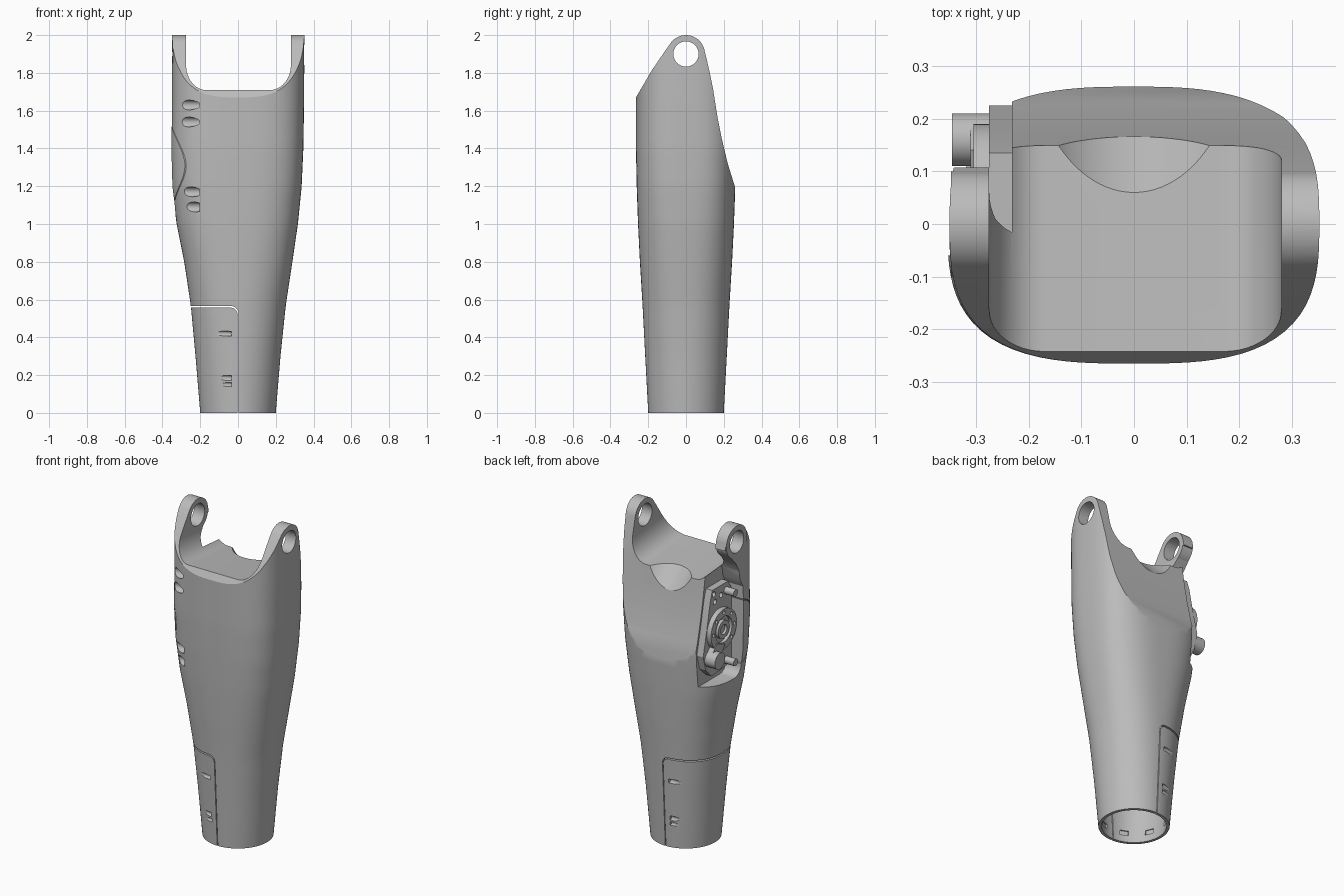
import bpy, bmesh
from math import sin, cos, pi, radians
from mathutils import Matrix

old = bpy.data.objects.get("Cube")
if old:
    bpy.data.objects.remove(old, do_unlink=True)

grey = bpy.data.materials.new("neutral grey")
grey.use_nodes = True
grey.diffuse_color = (0.5, 0.5, 0.5, 1)
grey.node_tree.nodes["Principled BSDF"].inputs["Base Color"].default_value = (0.5, 0.5, 0.5, 1)

# z, right half width, left half width, depth, roundness exponent
SECTIONS = [
    (0, .2, .2, .2, 2), (.3, .225, .225, .216, 2.1), (.57, .25, .253, .23, 2.25),
    (.8, .285, .288, .244, 2.45), (1, .325, .317, .254, 2.65), (1.2, .349, .337, .261, 2.85),
    (1.4, .354, .346, .265, 3), (1.65, .35, .35, .265, 3), (2.05, .35, .352, .265, 3)]


def to_object(bm, name):
    bmesh.ops.recalc_face_normals(bm, faces=bm.faces)
    me = bpy.data.meshes.new(name)
    bm.to_mesh(me)
    bm.free()
    me.materials.append(grey)
    ob = bpy.data.objects.new(name, me)
    bpy.context.collection.objects.link(ob)
    return ob


def section_at(z):
    z = max(z, 0)
    for a, b in zip(SECTIONS, SECTIONS[1:]):
        if z <= b[0]:
            t = (z - a[0]) / (b[0] - a[0])
            return [p + (q - p) * t for p, q in zip(a, b)]


def loft(name, zs, inset=0, segs=96):
    """Tapering body that goes from round to rounded oblong."""
    bm = bmesh.new()
    rings = []
    for z in zs:
        _, right, left, depth, n = section_at(z)
        ring = []
        for i in range(segs):
            a = 2 * pi * (i + .5) / segs
            c, s = cos(a), sin(a)
            r = (abs(c) ** n + abs(s) ** n) ** (-1 / n)
            w = left if c > 0 else right
            ring.append(bm.verts.new(((w - inset) * r * c, (depth - inset) * r * s, z)))
        rings.append(ring)
    for lo, hi in zip(rings, rings[1:]):
        for i in range(segs):
            j = (i + 1) % segs
            bm.faces.new((lo[i], lo[j], hi[j], hi[i]))
    bm.faces.new(rings[0])
    bm.faces.new(rings[-1])
    return to_object(bm, name)


def prism(name, pts, t0, t1, axis="X"):
    """Outline in the YZ or XZ plane, extruded along the axis."""
    bm = bmesh.new()
    place = (lambda a, b, t: (t, a, b)) if axis == "X" else (lambda a, b, t: (a, t, b))
    lo = [bm.verts.new(place(a, b, t0)) for a, b in pts]
    hi = [bm.verts.new(place(a, b, t1)) for a, b in pts]
    bm.faces.new(lo)
    bm.faces.new(hi)
    for i in range(len(pts)):
        j = (i + 1) % len(pts)
        bm.faces.new((lo[i], lo[j], hi[j], hi[i]))
    return to_object(bm, name)


def arc(cx, cy, rx, ry, a0, a1, n=12):
    angles = [radians(a0 + (a1 - a0) * i / n) for i in range(n + 1)]
    return [(cx + rx * cos(a), cy + ry * sin(a)) for a in angles]


def rod(name, y, z, r, x0, x1, n=32):
    return prism(name, arc(y, z, r, r, 0, 360 * (n - 1) / n, n - 1), x0, x1)


def box(name, x0, x1, y0, y1, z0, z1):
    return prism(name, [(y0, z0), (y1, z0), (y1, z1), (y0, z1)], x0, x1)


def carve(ob, cutters, op="DIFFERENCE"):
    """Apply the cutters one by one, passing over any cut that fails."""
    for c in cutters:
        m = ob.modifiers.new("cut", "BOOLEAN")
        m.operation, m.solver, m.object = op, "EXACT", c
        bpy.context.view_layer.update()
        dg = bpy.context.evaluated_depsgraph_get()
        me = bpy.data.meshes.new_from_object(ob.evaluated_get(dg))
        ob.modifiers.clear()
        if len(me.polygons) > .3 * len(ob.data.polygons):
            ob.data = me
        bpy.data.objects.remove(c, do_unlink=True)


def corner(edge, top, r):
    return [(edge, -.2)] + arc(edge - r, top - r, r, r, 0, 90, 8)


def hollow():
    return loft("cavity_cutter", [-.1, 0, .3, .57, .8, 1], .018)


ZS = [i * .05 for i in range(41)] + [2.04]
shell = loft("forearm_shell", ZS)

# Side outline: sloped front, round ear tops, long sloped back
side = ([(-.5, -.2), (-.5, 1.24), (-.265, 1.67), (-.18, 1.815), (-.105, 1.925)]
        + arc(0, 1.9, .1, .1, 140, 10, 20)
        + [(.11, 1.87), (.126, 1.8), (.144, 1.71), (.166, 1.57), (.191, 1.445),
           (.221, 1.32), (.258, 1.2), (.3, 1.07), (.5, .5), (.5, -.2)])
carve(shell, [prism("side_cutter", side, -.6, .6)], "INTERSECT")

# Saddle between the ears, falling slightly toward the back
saddle = prism("saddle_cutter", [(-.275, 2.3)] + arc(-.17, 1.83, .105, .14, 180, 270)
               + arc(.17, 1.83, .11, .14, 270, 360) + [(.28, 2.3)], -.6, .6, "Y")
fall = Matrix.Identity(4)
fall[2][1] = -.08
saddle.data.transform(fall)
cuts = [saddle, rod("ear_hole_cutter", 0, 1.9, .067, -.6, .6, 48)]

# Scoop running down from the saddle to the back slope
tilt = radians(47)
bm = bmesh.new()
bmesh.ops.create_cone(bm, cap_ends=True, segments=96, radius1=.2, radius2=.2, depth=.9,
                      matrix=Matrix.Translation((0, .06, 1.685 + .2 / cos(tilt)))
                      @ Matrix.Rotation(pi / 2 - tilt, 4, "X"))
cuts.append(to_object(bm, "scoop_cutter"))

# Open bay for the drive mechanism, and round cover seam in front of it
bay = ([(-.06, 1.14)] + arc(0, 1.11, .06, .06, 180, 270, 6)
       + [(.2, 1.05), (.5, 1.05), (.5, 1.88), (.097, 1.88), (.075, 1.838), (.045, 1.805),
          (.01, 1.765), (-.02, 1.71), (-.03, 1.65), (-.06, 1.6)])
cuts.append(prism("bay_cutter", bay, -.6, -.232))
cuts.append(prism("cover_seam_cutter", arc(0, 1.32, .21, .21, 105, 255, 28)
                  + arc(0, 1.32, .205, .205, 255, 105, 28), -.6, -.262))

# Screw holes on the front corner
for y, z in ((-.222, 1.63), (-.222, 1.54), (-.218, 1.17), (-.218, 1.09)):
    cuts.append(rod("screw_cutter", y, z, .026, -.6, -.205, 24))
cuts += [hollow(), prism("panel_cutter", [(-.6, -.2)] + corner(.002, .566, .04)
                         + [(-.6, .566)], -.6, .6, "Y")]
carve(shell, cuts)

# Removable wrist panel with its screw holes
panel = loft("wrist_panel", ZS[:12] + [.557])
cuts = [hollow(), prism("panel_trim", corner(-.003, .557, .034)
                        + [(-.037, .8), (.6, .8), (.6, -.2)], -.6, .6, "Y")]
for s in (-1, 1):
    for y, z, r in ((.215, .42, .013), (.205, .185, .014), (.203, .15, .011)):
        cuts.append(rod("screw_cutter", s * y, z, r, -.5, -.035, 20))
carve(panel, cuts)

# Locking pockets round the inside of the wrist
for ob in (shell, panel):
    pockets = []
    for i in range(8):
        p = box("pocket_cutter", .15, .193, -.025, .025, .045, .075)
        p.data.transform(Matrix.Rotation(radians(22.5 + 45 * i), 4, "Z"))
        if (p.data.vertices[0].co.x > 0) == (ob is shell):
            pockets.append(p)
        else:
            bpy.data.objects.remove(p, do_unlink=True)
    carve(ob, pockets)

# Right ear ring above the bay
ring = rod("right_ear_ring", 0, 1.9, .1, -.347, -.275, 64)
carve(ring, [rod("ring_cutter", 0, 1.9, .067, -.6, 0, 48)])

# Drive mechanism
plate = prism("mount_plate", [(-.05, 1.12), (.14, 1.1), (.2, 1.16), (.225, 1.25), (.19, 1.4),
                              (.155, 1.57), (.135, 1.63), (-.02, 1.63), (-.05, 1.58)],
              -.275, -.228)
carve(plate, [rod("plate_hole_cutter", y, z, .016, -.5, -.25, 16)
              for y, z in ((.12, 1.6), (.11, 1.55), (.05, 1.57), (.05, 1.14), (.1, 1.16))])
rotor = rod("rotor_ring", .065, 1.37, .125, -.305, -.27, 48)
carve(rotor, [rod("rotor_bore", .065, 1.37, .08, -.6, -.285)]
      + [rod("rotor_bolt", .065 + .103 * cos(a), 1.37 + .103 * sin(a), .011, -.6, -.292, 12)
         for a in (i * pi / 4 for i in range(8))])
hub = rod("rotor_hub", .065, 1.37, .055, -.305, -.27)
carve(hub, [rod("hub_bore", .065, 1.37, .03, -.6, -.29, 24)])
parts = [shell, panel, ring, plate, rotor, hub,
         rod("crank_pin", .16, 1.22, .05, -.345, -.27),
         prism("crank_link", [(.115, 1.2), (.205, 1.24), (.14, 1.31), (.06, 1.28)], -.31, -.27)]
for z in (1.58, 1.15):
    parts.append(rod("standoff", 0, z, .022, -.34, -.25, 20))

for ob in bpy.context.view_layer.objects:
    ob.select_set(ob in parts)
bpy.context.view_layer.objects.active = shell
bpy.ops.object.shade_smooth_by_angle(angle=radians(28))
